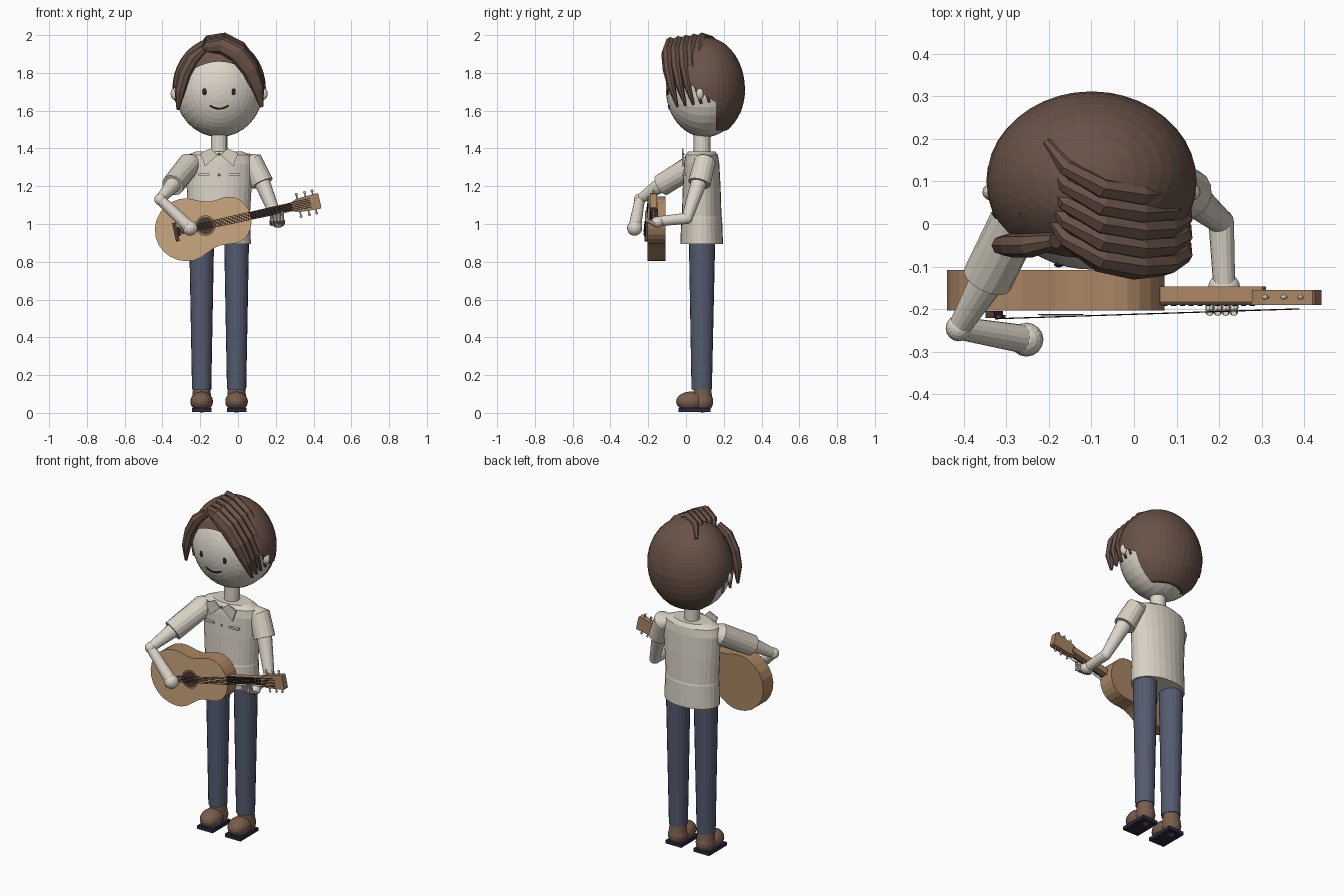
import bpy, bmesh, math
from mathutils import Vector, Matrix

if "Cube" in bpy.data.objects:
    bpy.data.objects.remove(bpy.data.objects["Cube"])


def material(name, rgb):
    m = bpy.data.materials.new(name)
    m.use_nodes = True
    m.diffuse_color = (*rgb, 1)
    bsdf = m.node_tree.nodes["Principled BSDF"]
    bsdf.inputs["Base Color"].default_value = (*rgb, 1)
    bsdf.inputs["Roughness"].default_value = 0.8
    return m


SKIN = material("skin", (0.72, 0.67, 0.59))
SHIRT = material("shirt_cloth", (0.69, 0.64, 0.55))
HAIR = material("hair_brown", (0.14, 0.085, 0.063))
DENIM = material("denim", (0.09, 0.105, 0.165))
LEATHER = material("shoe_leather", (0.19, 0.11, 0.075))
SOLE = material("sole_navy", (0.022, 0.022, 0.05))
SPRUCE = material("pale_wood", (0.60, 0.39, 0.21))
WOOD = material("neck_wood", (0.40, 0.235, 0.125))
DARK = material("dark_wood", (0.075, 0.045, 0.035))
BLACK = material("black", (0.025, 0.02, 0.02))
I = Matrix.Identity(4)


def finish(name, bm, mat, matrix=I):
    bmesh.ops.transform(bm, matrix=matrix, verts=bm.verts)
    bmesh.ops.recalc_face_normals(bm, faces=bm.faces)
    me = bpy.data.meshes.new(name)
    bm.to_mesh(me)
    bm.free()
    me.materials.append(mat)
    ob = bpy.data.objects.new(name, me)
    bpy.context.collection.objects.link(ob)
    return ob


def skin_rings(name, rings, mat, matrix=I):
    """Closed surface through a list of equal point rings."""
    bm = bmesh.new()
    loops = [[bm.verts.new(p) for p in ring] for ring in rings]
    n = len(loops[0])
    for a, b in zip(loops, loops[1:]):
        for i in range(n):
            j = (i + 1) % n
            bm.faces.new((a[i], a[j], b[j], b[i]))
    bm.faces.new(loops[0])
    bm.faces.new(loops[-1])
    return finish(name, bm, mat, matrix)


def tube(name, path, radii, mat, sides=16, flat=1.0, side=(0, 1, 0), matrix=I):
    """Sweep an ellipse along a path; flat scales it along the side vector."""
    path = [Vector(p) for p in path]
    rings = []
    for k, p in enumerate(path):
        t = (path[min(k + 1, len(path) - 1)] - path[max(k - 1, 0)]).normalized()
        s = Vector(side)
        s = (s - t * s.dot(t)).normalized()
        n = t.cross(s)
        angles = [2 * math.pi * i / sides for i in range(sides)]
        rings.append([p + radii[k] * (s * flat * math.cos(a) + n * math.sin(a)) for a in angles])
    return skin_rings(name, rings, mat, matrix)


def ball(name, c, r, mat, u=24, v=14, tilt=0.0, matrix=I):
    bm = bmesh.new()
    bmesh.ops.create_uvsphere(bm, u_segments=u, v_segments=v, radius=1,
                              matrix=Matrix.Rotation(tilt, 4, "X"))
    r = Vector(r) if isinstance(r, tuple) else Vector((r, r, r))
    return finish(name, bm, mat, matrix @ Matrix.Translation(c) @ Matrix.Diagonal((*r, 1)))


def box(name, c, size, mat, matrix=I):
    bm = bmesh.new()
    bmesh.ops.create_cube(bm, size=1)
    return finish(name, bm, mat, matrix @ Matrix.Translation(c) @ Matrix.Diagonal((*size, 1)))


def plate(name, outline, y0, y1, mat, matrix=I):
    return skin_rings(name, [[(x, y, z) for x, z in outline] for y in (y0, y1)], mat, matrix)


# Head and face
CX, HEAD, HEAD_R = -0.1, Vector((-0.1, 0.1, 1.715)), Vector((0.235, 0.207, 0.255))


def face_point(x, z):
    q = 1 - ((x - CX) / HEAD_R.x) ** 2 - ((z - HEAD.z) / HEAD_R.z) ** 2
    return (x, HEAD.y - HEAD_R.y * math.sqrt(q), z)


ball("head", HEAD, tuple(HEAD_R), SKIN, 32, 24, math.pi / 2)
for label, s in (("left", 1), ("right", -1)):
    ball(label + "_eye", face_point(CX + s * 0.077, 1.70), (0.011, 0.007, 0.018), BLACK, 12, 8)
    ball(label + "_ear", (CX + s * 0.235, 0.075, 1.69), (0.022, 0.02, 0.032), SKIN, 12, 8)
smile = [face_point(CX + 0.05 * k / 4, 1.61 + 0.017 * (k / 4) ** 2) for k in range(-4, 5)]
tube("smile", smile, [0.005] * 9, BLACK, 6)
tube("neck", [(CX, 0.085, 1.35), (CX, 0.085, 1.49)], [0.044, 0.044], SKIN)

# Hair cap: the hem dips from the forehead to the back
CAP_R = Vector((0.2475, 0.212, 0.275))
bm = bmesh.new()
rows, cols = 12, 40
grid = []
for i in range(rows):
    ring = []
    for j in range(cols):
        a = 2 * math.pi * j / cols
        hem = 1.585 + 0.275 * ((1 + math.cos(a)) / 2) ** 1.5
        low = math.acos((hem - HEAD.z) / CAP_R.z)
        t = low * (1 - i / rows)
        ring.append(bm.verts.new(HEAD + Vector((CAP_R.x * math.sin(t) * math.sin(a),
                    -CAP_R.y * math.sin(t) * math.cos(a), CAP_R.z * math.cos(t)))))
    grid.append(ring)
top = bm.verts.new(HEAD + Vector((0, 0, CAP_R.z)))
for j in range(cols):
    k = (j + 1) % cols
    for a, b in zip(grid, grid[1:]):
        bm.faces.new((a[j], a[k], b[k], b[j]))
    bm.faces.new((grid[-1][j], grid[-1][k], top))
finish("hair_cap", bm, HAIR)

# Nape hair: lower back slice of a slightly larger head
bm = bmesh.new()
bmesh.ops.create_uvsphere(bm, u_segments=32, v_segments=20, radius=1)
bmesh.ops.transform(bm, verts=bm.verts,
                    matrix=Matrix.Translation(HEAD) @ Matrix.Diagonal((*(HEAD_R * 1.03), 1)))
for co, no in (((0, 0.16, 0), (0, 1, 0)), ((0, 0, 1.495), (0, 0, 1)), ((0, 0, 1.7), (0, 0, -1))):
    cut = bmesh.ops.bisect_plane(bm, geom=bm.verts[:] + bm.edges[:] + bm.faces[:],
                                 plane_co=co, plane_no=no, clear_inner=True)
    bmesh.ops.edgeloop_fill(bm, edges=[e for e in cut["geom_cut"] if isinstance(e, bmesh.types.BMEdge)])
finish("nape_hair", bm, HAIR)

# Swept fringe locks, then the locks on the right temple
for k in range(5):
    y = -0.075 + 0.042 * k
    rise = 0.006 * k
    path = [(-0.2, y + 0.1, 1.9 + rise), (-0.155, y + 0.04, 1.94 + rise), (-0.08, y - 0.01, 1.945 + rise),
            (0, y - 0.025, 1.9 + rise), (0.065, y - 0.02, 1.815 + rise),
            (0.105, y, 1.72 + rise), (0.125, y + 0.03, 1.62 + rise)]
    tube("fringe_lock_%d" % (k + 1), path, [0.018, 0.036, 0.046, 0.05, 0.045, 0.034, 0.01],
         HAIR, 8, 0.62)
for k, y in enumerate((-0.05, 0.025, 0.1)):
    path = [(-0.185, y + 0.01, 1.925), (-0.24, y, 1.875), (-0.285, y, 1.79),
            (-0.308, y, 1.7), (-0.318, y + 0.01, 1.605)]
    tube("temple_lock_%d" % (k + 1), path, [0.022, 0.034, 0.034, 0.028, 0.008], HAIR, 8,
         (0.85, 0.6, 0.4)[k])

# Shirt
sections = ((0.895, 0.168, 0.113), (1.03, 0.165, 0.108), (1.04, 0.163, 0.105), (1.2, 0.172, 0.1),
            (1.32, 0.18, 0.093), (1.365, 0.168, 0.086), (1.385, 0.12, 0.07))
rings = []
for z, rx, ry in sections:
    angles = [2 * math.pi * i / 28 for i in range(28)]
    rings.append([(CX + rx * math.cos(a), 0.083 + ry * math.sin(a), z) for a in angles])
skin_rings("shirt", rings, SHIRT)
for label, s in (("left", 1), ("right", -1)):
    flap = [(CX + s * x, z) for x, z in ((0.008, 1.365), (0.045, 1.4), (0.1, 1.375), (0.075, 1.305))]
    plate(label + "_collar", flap, -0.02, -0.012, SHIRT)
    box(label + "_pocket_flap", (CX + s * 0.08, -0.008, 1.262), (0.062, 0.018, 0.01), SHIRT)
for z in (1.26, 1.37):
    ball("button", (CX, -0.014, z), (0.007, 0.006, 0.007), WOOD, 10, 6)

# Legs and shoes
for label, s in (("left", 1), ("right", -1)):
    x = CX + s * 0.0925
    tube(label + "_leg", [(x, 0.085, 0.93), (x, 0.083, 0.125)], [0.066, 0.051], DENIM, 20, 1.06)
    ball(label + "_shoe_toe", (x, 0.025, 0.06), (0.06, 0.077, 0.053), LEATHER, 20, 12)
    ball(label + "_shoe_heel", (x, 0.088, 0.06), (0.054, 0.056, 0.058), LEATHER, 20, 12)
    tube(label + "_ankle", [(x, 0.09, 0.06), (x, 0.085, 0.14)], [0.052, 0.045], LEATHER)
    box(label + "_sole", (x, 0.045, 0.015), (0.104, 0.17, 0.02), SOLE)

# Right arm, strumming
elbow, wrist = (-0.412, -0.245, 1.13), (-0.253, -0.272, 0.978)
sleeve_end = (-0.345, -0.13, 1.205)
tube("right_sleeve", [(-0.2, 0.08, 1.33), (-0.26, 0.045, 1.315), sleeve_end], [0.045, 0.062, 0.06], SHIRT)
tube("right_upper_arm", [(-0.325, -0.1, 1.23), elbow], [0.046, 0.026], SKIN)
ball("right_elbow", elbow, 0.031, SKIN, 16, 10)
tube("right_forearm", [elbow, wrist], [0.027, 0.034], SKIN)
ball("right_hand", wrist, 0.04, SKIN, 16, 10)

# Left arm, fretting
elbow, wrist = (0.205, 0.005, 1.03), (0.212, -0.14, 1.015)
tube("left_sleeve", [(0.03, 0.1, 1.335), (0.075, 0.1, 1.33), (0.128, 0.07, 1.215)], [0.04, 0.058, 0.06], SHIRT)
tube("left_upper_arm", [(0.12, 0.075, 1.24), elbow], [0.044, 0.029], SKIN)
ball("left_elbow", elbow, 0.03, SKIN, 16, 10)
tube("left_forearm", [elbow, wrist], [0.03, 0.026], SKIN)
ball("left_hand", (0.212, -0.15, 1.01), (0.038, 0.035, 0.03), SKIN, 16, 10)
for k in range(4):
    x = 0.178 + 0.019 * k
    z = 1.045 + 0.008 * k
    tube("left_finger_%d" % (k + 1), [(x, -0.165, 1.0), (x, -0.208, 1.02), (x, -0.21, z)],
         [0.011, 0.01, 0.007], SKIN, 8, side=(1, 0, 0))

# Guitar, built along local x and tilted about y
G = Matrix.Translation((-0.27, 0, 0.97)) @ Matrix.Rotation(math.radians(-12.3), 4, "Y")
half = [(-0.17, 0), (-0.165, 0.043), (-0.147, 0.085), (-0.118, 0.121), (-0.08, 0.147), (-0.04, 0.162),
        (0, 0.167), (0.04, 0.16), (0.08, 0.143), (0.115, 0.127), (0.15, 0.119), (0.185, 0.12),
        (0.22, 0.125), (0.255, 0.123), (0.285, 0.113), (0.31, 0.094), (0.33, 0.066), (0.342, 0.034), (0.345, 0)]
outline = half + [(u, -w) for u, w in reversed(half[1:-1])]
body = plate("guitar_body", outline, -0.108, -0.203, SPRUCE, G)
body.data.materials.append(WOOD)
for f in body.data.polygons:
    f.material_index = 0 if f.normal.y < -0.9 else 1
circle = [(math.cos(math.pi * i / 16), math.sin(math.pi * i / 16)) for i in range(32)]
for name, r, y, mat in (("rosette", 0.054, -0.212, WOOD), ("sound_hole", 0.046, -0.215, DARK)):
    plate(name, [(0.1 + r * a, r * b) for a, b in circle], y, y - 0.002, mat, G)
box("bridge", (-0.06, -0.213, 0), (0.02, 0.016, 0.1), DARK, G)
box("saddle", (-0.045, -0.218, 0), (0.012, 0.008, 0.05), DARK, G)
box("guitar_neck", (0.45, -0.165, 0), (0.28, 0.036, 0.036), WOOD, G)
box("fretboard", (0.36, -0.186, 0), (0.42, 0.008, 0.04), DARK, G)
for k in range(12):
    box("fret", (0.33 + 0.021 * k, -0.19, 0), (0.004, 0.006, 0.038), BLACK, G)
head = [(0.565, 0.022), (0.6, 0.036), (0.715, 0.042), (0.72, 0.036)]
plate("headstock", head + [(u, -w) for u, w in reversed(head)], -0.155, -0.19, WOOD, G)
for u in (0.605, 0.65, 0.69):
    for s in (1, -1):
        tube("tuning_peg", [(u, -0.172, s * 0.03), (u, -0.172, s * 0.06)], [0.004, 0.004], SKIN, 8, matrix=G)
        ball("peg_button", (u, -0.172, s * 0.06), (0.008, 0.006, 0.008), SKIN, 10, 6, matrix=G)
for k in range(6):
    z = (k - 2.5) * 0.0062
    tube("string_%d" % (k + 1), [(-0.055, -0.223, z), (0.67, -0.2, z * 1.5)], [0.0014] * 2, BLACK, 5, matrix=G)
